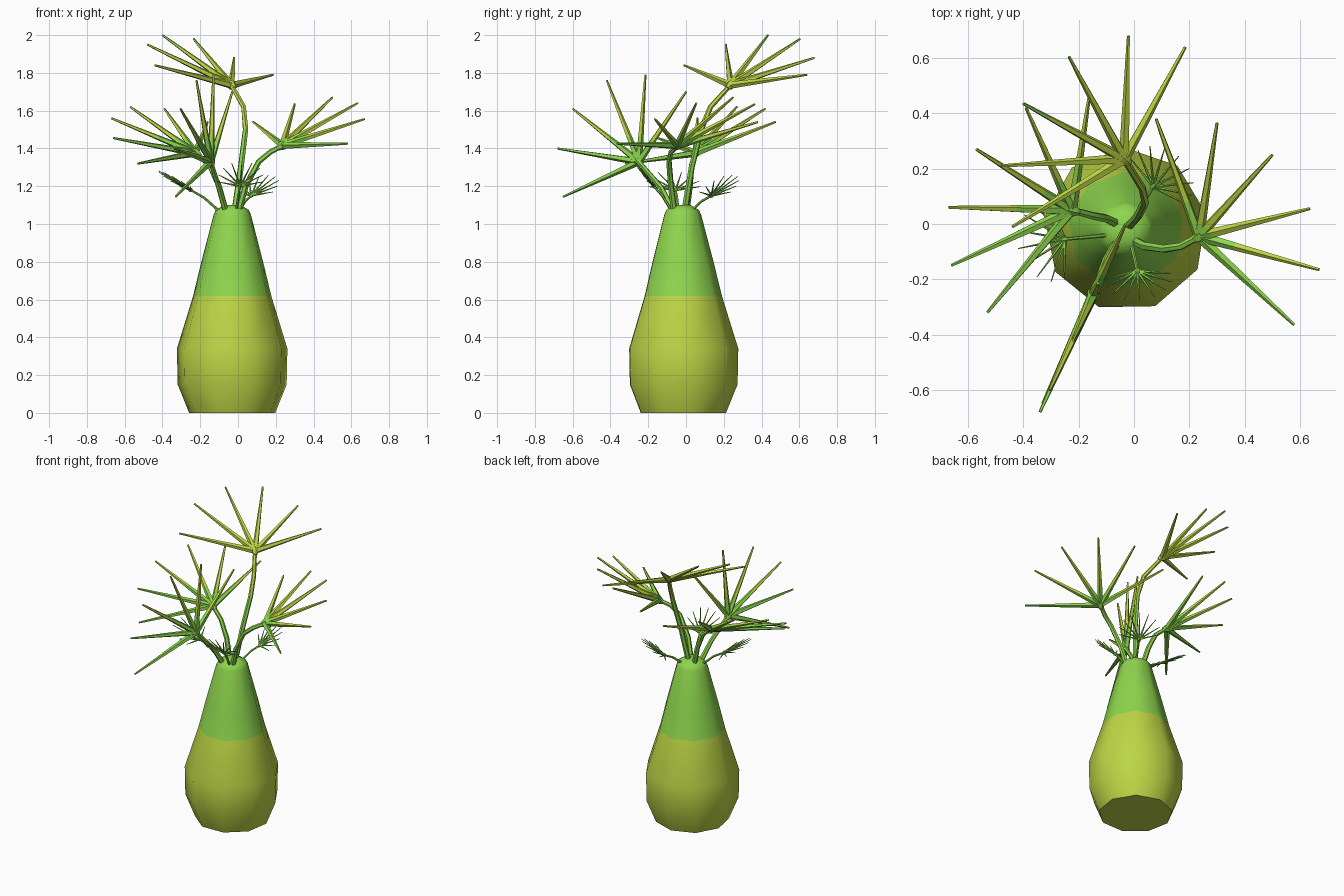
import bpy, bmesh, math
from mathutils import Vector

if "Cube" in bpy.data.objects:
    bpy.data.objects.remove(bpy.data.objects["Cube"])


def material(name, rgb):
    m = bpy.data.materials.new(name)
    m.diffuse_color = (*rgb, 1)
    m.use_nodes = True
    m.node_tree.nodes["Principled BSDF"].inputs["Base Color"].default_value = m.diffuse_color
    return m


MATS = [material("olive_yellow", (0.51, 0.67, 0.06)),
        material("leaf_green", (0.27, 0.67, 0.075))]


def finish(bm, name):
    """Colour the faces in height bands and make the object."""
    bmesh.ops.recalc_face_normals(bm, faces=bm.faces)
    for f in bm.faces:
        z = f.calc_center_median().z
        f.material_index = int(0.62 < z < 1.46 or z > 1.95)
    mesh = bpy.data.meshes.new(name)
    bm.to_mesh(mesh)
    bm.free()
    for m in MATS:
        mesh.materials.append(m)
    ob = bpy.data.objects.new(name, mesh)
    bpy.context.collection.objects.link(ob)
    bpy.context.view_layer.objects.active = ob
    ob.select_set(True)
    bpy.ops.object.shade_smooth_by_angle(angle=math.radians(50))
    ob.select_set(False)


def skin(bm, rings):
    """Join rings of vertices with quads and cap both ends."""
    n = len(rings[0])
    for a, b in zip(rings, rings[1:]):
        for i in range(n):
            j = (i + 1) % n
            bm.faces.new((a[i], a[j], b[j], b[i]))
    bm.faces.new(rings[0])
    bm.faces.new(rings[-1])


def tube(bm, pts, radii, sides=6):
    pts = [Vector(p) for p in pts]
    rings = []
    for k, (p, r) in enumerate(zip(pts, radii)):
        t = (pts[min(k + 1, len(pts) - 1)] - pts[max(k - 1, 0)]).normalized()
        u = t.cross(Vector((0.31, 0.9, 0.17))).normalized()
        v = t.cross(u)
        rings.append([bm.verts.new(p + r * (u * math.cos(a) + v * math.sin(a)))
                      for a in (2 * math.pi * i / sides for i in range(sides))])
    skin(bm, rings)


def frond(name, stem, tips, stem_r, leaf_r):
    """A stem that ends in a fan of tapered leaflets."""
    bm = bmesh.new()
    n = len(stem)
    tube(bm, stem, [stem_r * (1.15 - 0.3 * k / (n - 1)) for k in range(n)])
    hub = Vector(stem[-1])
    mid = sum((Vector(t) for t in tips), Vector()) / len(tips)
    # thickened heart where the leaflets meet
    d = (mid - hub).normalized()
    tube(bm, [hub - d * stem_r * 2, hub, hub + d * stem_r * 2.5],
         [stem_r * 0.8, stem_r * 1.7, stem_r * 0.9])
    for t in tips:
        fr = [0, 0.12, 0.3, 0.45, 0.6, 0.75, 0.9, 1]
        tube(bm, [hub.lerp(Vector(t), f) for f in fr],
             [leaf_r * (1.05 - 0.75 * f) for f in fr], 5)
    finish(bm, name)


# Bulbous nine-sided trunk
bm = bmesh.new()
profile = [(0, .232), (.15, .293), (.34, .297), (.62, .21),
           (.8, .166), (1.05, .1), (1.075, .088), (1.1, .045)]
rings = []
for z, r in profile:
    rings.append([bm.verts.new((-.03 + r * math.cos(a), -.02 + r * math.sin(a), z))
                  for a in (math.radians(11 + 40 * i) for i in range(9))])
skin(bm, rings)
finish(bm, "trunk")

# Four large fronds
frond("back_frond",
      [(-.02, -.01, 1.05), (.015, .03, 1.3), (.04, .08, 1.5), (.03, .13, 1.62), (-.035, .235, 1.735)],
      [(.185, .64, 1.79), (-.02, .68, 1.88), (-.235, .605, 1.98),
       (-.40, .435, 2.0), (-.48, .21, 1.95), (-.44, -.01, 1.84)], .015, .019)
frond("front_frond",
      [(-.06, -.06, 1.05), (-.1, -.13, 1.19), (-.145, -.25, 1.33)],
      [(-.33, -.65, 1.145), (-.34, -.68, 1.4), (-.305, -.6, 1.61),
       (-.22, -.42, 1.76), (-.13, -.215, 1.79), (-.03, 0, 1.7)], .015, .019)
frond("left_frond",
      [(-.06, 0, 1.05), (-.1, .02, 1.2), (-.15, .03, 1.31), (-.225, .05, 1.375)],
      [(-.53, -.32, 1.32), (-.66, -.15, 1.455), (-.67, .06, 1.56),
       (-.57, .27, 1.62), (-.39, .42, 1.61), (-.16, .475, 1.54)], .015, .019)
frond("right_frond",
      [(0, -.06, 1.05), (.04, -.08, 1.2), (.11, -.09, 1.33), (.17, -.08, 1.38), (.235, -.045, 1.415)],
      [(.58, -.365, 1.425), (.67, -.165, 1.555), (.635, .055, 1.64),
       (.5, .25, 1.67), (.3, .365, 1.635), (.08, .38, 1.54)], .015, .019)


# Three small young fronds
def young_frond(name, base, hub, direction, length):
    h, d = Vector(hub), Vector(direction).normalized()
    side = d.cross(Vector((0, 0, 1))).normalized()
    tips = []
    for i in range(9):
        a = math.radians(-76 + 19 * i)
        size = length * (0.65 + 0.35 * math.cos(a))
        tips.append(h + size * (d * math.cos(a) + side * math.sin(a)))
    middle = Vector(base).lerp(h, 0.55) + Vector((0, 0, .012))
    frond(name, [base, middle, h], tips, .007, .006)


young_frond("young_back_frond", (0, .02, 1.06), (.07, .135, 1.15), (.5, .6, .6), .18)
young_frond("young_front_frond", (-.01, -.07, 1.06), (.012, -.17, 1.2), (.05, -.6, .75), .17)
young_frond("young_left_frond", (-.09, -.04, 1.06), (-.25, -.055, 1.18), (-.75, -.15, .45), .2)
